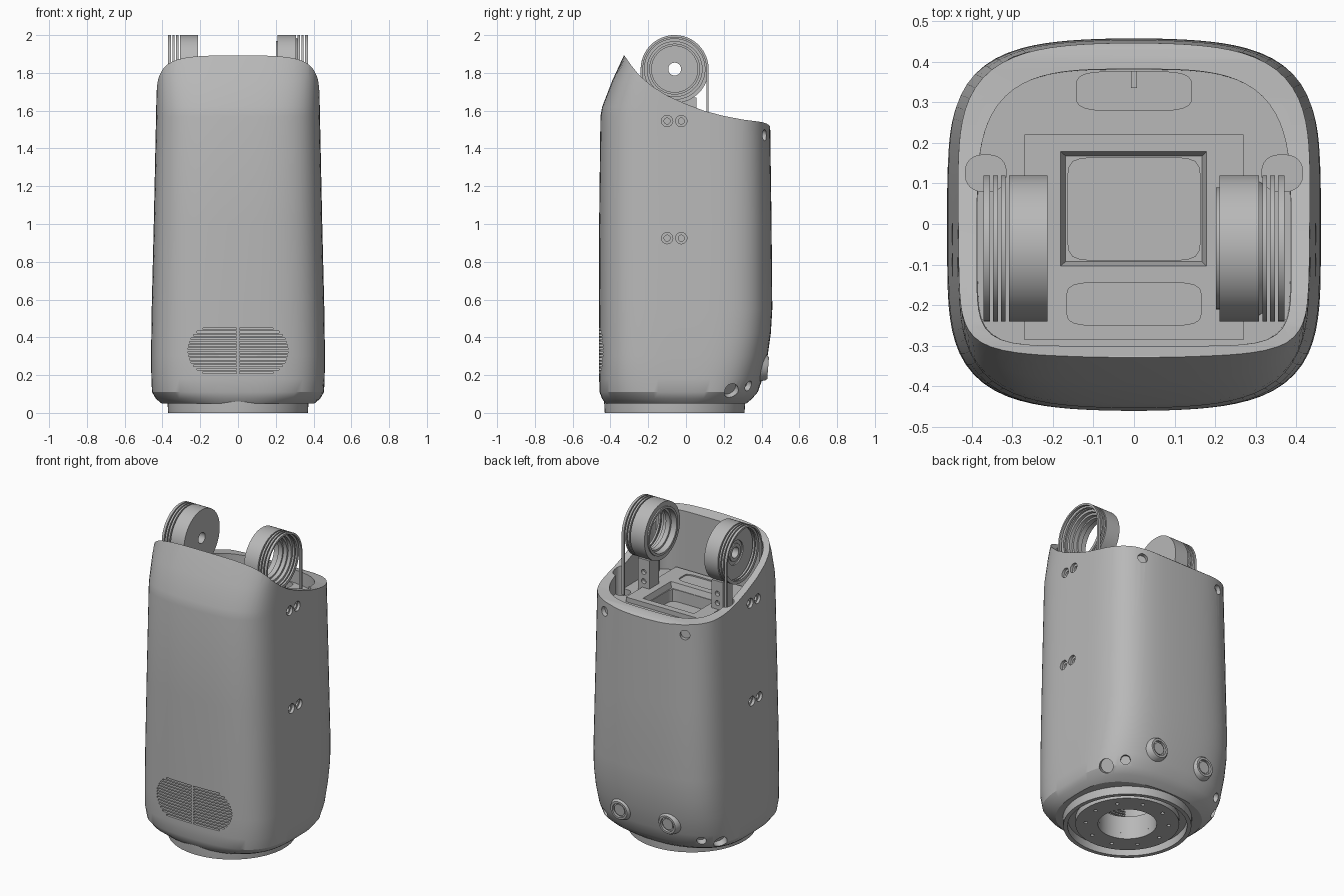
import bpy, bmesh
from math import sin, cos, pi, radians
from mathutils import Vector

if "Cube" in bpy.data.objects:
    bpy.data.objects.remove(bpy.data.objects["Cube"])

grey = bpy.data.materials.new("plain_grey")
grey.use_nodes = True
grey.diffuse_color = (0.48, 0.48, 0.48, 1)
grey.node_tree.nodes["Principled BSDF"].inputs["Base Color"].default_value = grey.diffuse_color


def finish(name, bm):
    bmesh.ops.remove_doubles(bm, verts=bm.verts, dist=1e-5)
    bmesh.ops.recalc_face_normals(bm, faces=bm.faces)
    mesh = bpy.data.meshes.new(name)
    bm.to_mesh(mesh)
    bm.free()
    mesh.materials.append(grey)
    obj = bpy.data.objects.new(name, mesh)
    bpy.context.collection.objects.link(obj)
    return obj


def add_loft(bm, rings):
    rows = [[bm.verts.new(p) for p in r] for r in rings]
    n = len(rows[0])
    for a, b in zip(rows, rows[1:]):
        for i in range(n):
            j = (i + 1) % n
            bm.faces.new((a[i], a[j], b[j], b[i]))
    bm.faces.new(rows[0])
    bm.faces.new(rows[-1])


def loft(name, rings):
    bm = bmesh.new()
    add_loft(bm, rings)
    return finish(name, bm)


def oval(z, a, front, back, nf=4.5, nb=4.5, sag=0.0, cx=0.0, cy=0.0, count=112):
    """Rounded-square ring: front and back depth and squareness, bowed by sag."""
    pts = []
    for i in range(count):
        t = 2 * pi * i / count
        c, s = cos(t), sin(t)
        n = nb if s > 0 else nf
        r = (abs(c) ** n + abs(s) ** n) ** (-1 / n)
        bow = 1 - sag * (r * c) ** 2
        pts.append((cx + a * r * c, cy + r * s * bow * (back if s > 0 else front), z))
    return pts


def rect(z, x0, x1, y0, y1):
    return [(x0, y0, z), (x1, y0, z), (x1, y1, z), (x0, y1, z)]


def prism_x(name, outline, x0, x1):
    return loft(name, [[(x, y, z) for y, z in outline] for x in (x0, x1)])


def lathe(name, profile, origin, axis, closed=False, seg=48):
    """Turn (radius, height) points about an axis."""
    bm = bmesh.new()
    q = Vector((0, 0, 1)).rotation_difference(Vector(axis).normalized())
    cols = []
    for k in range(seg):
        t = 2 * pi * k / seg
        cols.append([bm.verts.new(Vector(origin) + q @ Vector((r * cos(t), r * sin(t), h)))
                     for r, h in profile])
    m = len(profile)
    for k in range(seg):
        a, b = cols[k], cols[(k + 1) % seg]
        for i in range(m if closed else m - 1):
            j = (i + 1) % m
            bm.faces.new((a[i], a[j], b[j], b[i]))
    return finish(name, bm)


def cylinder(name, r, h, origin, axis, seg=32):
    return lathe(name, [(0, 0), (r, 0), (r, h), (0, h)], origin, axis, seg=seg)


def cut(obj, cutter):
    cutter.hide_render = True
    mod = obj.modifiers.new("cut", "BOOLEAN")
    mod.operation, mod.solver, mod.object = "DIFFERENCE", "EXACT", cutter
    bpy.context.view_layer.objects.active = obj
    bpy.ops.object.modifier_apply(modifier=mod.name)
    bpy.data.objects.remove(cutter)


# Body shell: height, half width, front depth, back depth, front and back squareness
levels = [(0.05, 0.405, 0.425, 0.32, 3, 2.6), (0.075, 0.435, 0.445, 0.35, 3.6, 3),
          (0.11, 0.455, 0.457, 0.38, 4.1, 3.4), (0.18, 0.459, 0.46, 0.405, 4.5, 3.8),
          (0.30, 0.46, 0.46, 0.432, 4.5, 4.2), (0.42, 0.459, 0.46, 0.449, 4.5, 4.5),
          (0.55, 0.457, 0.46, 0.457, 4.5, 4.5), (1.0, 0.446, 0.46, 0.453, 4.5, 4.5),
          (1.57, 0.434, 0.453, 0.445, 4.5, 4.5), (1.62, 0.433, 0.444, 0.443, 4.6, 4.5),
          (1.76, 0.43, 0.39, 0.443, 5.2, 4.5), (1.89, 0.422, 0.33, 0.443, 6, 4.5),
          (1.97, 0.415, 0.29, 0.443, 6, 4.5)]
body = loft("body_shell", [oval(*lv, sag=0.08) for lv in levels])

# Sweeping open top
rim = [(-0.7, 1.93), (-0.36, 1.92), (-0.325, 1.89), (-0.29, 1.84), (-0.25, 1.79),
       (-0.18, 1.73), (-0.1, 1.68), (0, 1.635), (0.1, 1.598), (0.2, 1.572),
       (0.3, 1.553), (0.4, 1.54), (0.43, 1.53), (0.46, 1.505), (0.7, 1.5), (0.7, 2.2), (-0.7, 2.2)]
cut(body, prism_x("top_cutter", rim, -0.7, 0.7))
cut(body, loft("cavity_cutter", [oval(1.46, 0.385, 0.30, 0.38, 7, 3.6), oval(2.1, 0.39, 0.30, 0.39, 7, 3.2)]))

# Hollow lower interior
cut(body, loft("interior_cutter", [oval(0.16, 0.37, 0.39, 0.30), oval(0.4, 0.39, 0.42, 0.38),
                                   oval(1.33, 0.385, 0.42, 0.38)]))

# Pockets in the cavity floor and sides
cut(body, loft("deep_pocket", [rect(z, -0.2, 0.2, -0.12, 0.2) for z in (1.36, 1.47)]))
cut(body, loft("rear_slot", [oval(z, 0.142, 0.048, 0.048, cy=0.327, count=48) for z in (1.38, 1.6)]))
for s in (-1, 1):
    cut(body, loft("side_slot", [oval(z, 0.05, 0.045, 0.045, 2.5, 2.5, 0, s * 0.365, 0.125, 32)
                                 for z in (1.40, 1.9)]))

# Recessed screw holes
stepped = [(0, 0), (0.016, 0), (0.016, 0.012), (0.03, 0.012), (0.03, 0.12), (0, 0.12)]
for s in (-1, 1):
    for y in (-0.10, -0.025):
        for z, x in ((1.545, 0.406), (0.925, 0.418)):
            cut(body, lathe("side_screw", stepped, (s * x, y, z), (s, 0, 0), seg=24))
    cut(body, cylinder("rear_screw", 0.03, 0.12, (s * 0.275, 0.392, 1.47), (s * 0.35, 1, 0), 24))
    cut(body, cylinder("low_port", 0.042, 0.18, (s * 0.385, 0.225, 0.135), (s * 0.8, 0.45, -0.6), 24))
    cut(body, cylinder("low_port_small", 0.028, 0.18, (s * 0.32, 0.305, 0.155), (s * 0.5, 0.6, -0.3), 24))

# Front grille: slots with rounded overall outline, split at the centre
bm = bmesh.new()
rows = 14
for i in range(rows):
    z = 0.33 + 0.25 * ((i + 0.5) / rows - 0.5)
    half = 0.14 + (0.125 ** 2 - (z - 0.33) ** 2) ** 0.5
    for s in (-1, 1):
        x0, x1 = sorted((s * 0.007, s * half))
        add_loft(bm, [rect(z + d, x0, x1, -0.6, -0.36) for d in (-0.0045, 0.0045)])
cut(body, finish("grille_cutter", bm))
cut(body, cylinder("base_bore", 0.17, 0.4, (0, -0.06, -0.05), (0, 0, 1), 48))

# Base ring with a groove and a ring of screw holes
base = lathe("base_ring", [(0.17, 0.012), (0.30, 0.012), (0.30, 0.05), (0.345, 0.05), (0.345, 0),
                           (0.37, 0), (0.373, 0.05), (0.373, 0.06), (0.17, 0.06)],
             (0, -0.06, 0), (0, 0, 1), closed=True, seg=64)
for k in range(10):
    t = 2 * pi * k / 10
    cut(base, cylinder("base_screw", 0.011, 0.06, (0.24 * cos(t), -0.06 + 0.24 * sin(t), -0.02),
                       (0, 0, 1), 12))

# Rear connector bosses
for s, side in ((1, "left"), (-1, "right")):
    lathe(side + "_rear_boss", [(0, 0), (0.09, 0), (0.066, 0.085), (0.058, 0.095), (0.045, 0.095),
                                (0.045, 0.08), (0.036, 0.08), (0.036, 0.088), (0, 0.088)],
          (s * 0.17, 0.34, 0.245), (0, 1, -0.08))

# Raised floor plate with a framed, sloping pocket
plate = loft("floor_plate", [rect(z, -0.27, 0.27, -0.285, 0.22) for z in (1.45, 1.49)])
cut(plate, loft("frame_cutter", [rect(1.44, -0.163, 0.163, -0.088, 0.163),
                                 rect(1.50, -0.185, 0.182, -0.107, 0.182)]))
cut(plate, loft("tray_cutter", [oval(z, 0.165, 0.053, 0.053, 6, 6, cy=-0.197, count=48)
                                for z in (1.482, 1.6)]))
frame = loft("pocket_frame", [rect(z, -0.2, 0.2, -0.12, 0.2) for z in (1.36, 1.455)])
cut(frame, loft("pocket_cutter", [oval(z, 0.163, 0.126, 0.126, 9, 9, cy=0.037, count=64)
                                  for z in (1.38, 1.6)]))
loft("rear_slot_divider", [rect(z, -0.008, 0.008, 0.335, 0.375) for z in (1.37, 1.455)])

# Wheels: an open ring on the left, a solid disc on the right
hub_y, hub_z = -0.06, 1.82
lathe("left_wheel", [(0.18, 0), (0.18, 0.098), (0.165, 0.098), (0.16, 0.106), (0.145, 0.106),
                     (0.145, 0.085), (0.132, 0.085), (0.132, 0.06), (0.122, 0.06), (0.122, 0.03),
                     (0.135, 0.03), (0.135, -0.008), (0.15, -0.008), (0.15, 0)],
      (0.21, hub_y, hub_z), (1, 0, 0), closed=True, seg=72)
lathe("right_wheel", [(0.18, 0), (0.18, 0.095), (0.034, 0.095), (0.034, 0.002), (0.055, 0.002),
                      (0.055, 0.008), (0.075, 0.008), (0.075, 0)],
      (-0.308, hub_y, hub_z), (1, 0, 0), closed=True, seg=72)

# Outer strap with legs, thin rings beside the wheels, and the wheel supports
def arch(r):
    top = [(hub_y + r * cos(pi * i / 32), hub_z + r * sin(pi * i / 32)) for i in range(33)]
    return [(hub_y + r, 1.44)] + top + [(hub_y - r, 1.44)]

strap = arch(0.18) + arch(0.168)[::-1]
for s, side in ((1, "left"), (-1, "right")):
    prism_x(side + "_strap", strap, s * 0.362 - 0.008, s * 0.362 + 0.008)
    for label, x in (("inner", 0.322), ("outer", 0.341)):
        lathe(side + "_" + label + "_ring", [(0.18, -0.006), (0.18, 0.006), (0.16, 0.006), (0.16, -0.006)],
              (s * x, hub_y, hub_z), (1, 0, 0), closed=True, seg=72)
    support = loft(side + "_wheel_support", [rect(z, s * 0.26 - 0.04, s * 0.26 + 0.04, -0.04, 0.055)
                                             for z in (1.45, 1.67)])
    for z in (1.53, 1.59):
        cut(support, cylinder("support_hole", 0.016, 0.05, (s * 0.26, 0.03, z), (0, 1, 0), 16))

# Smooth shading with sharp edges kept
bpy.ops.object.select_all(action="DESELECT")
for obj in list(bpy.context.collection.objects):
    if obj.type == "MESH" and grey.name in obj.data.materials:
        obj.select_set(True)
        bpy.context.view_layer.objects.active = obj
bpy.ops.object.shade_smooth_by_angle(angle=radians(28))
